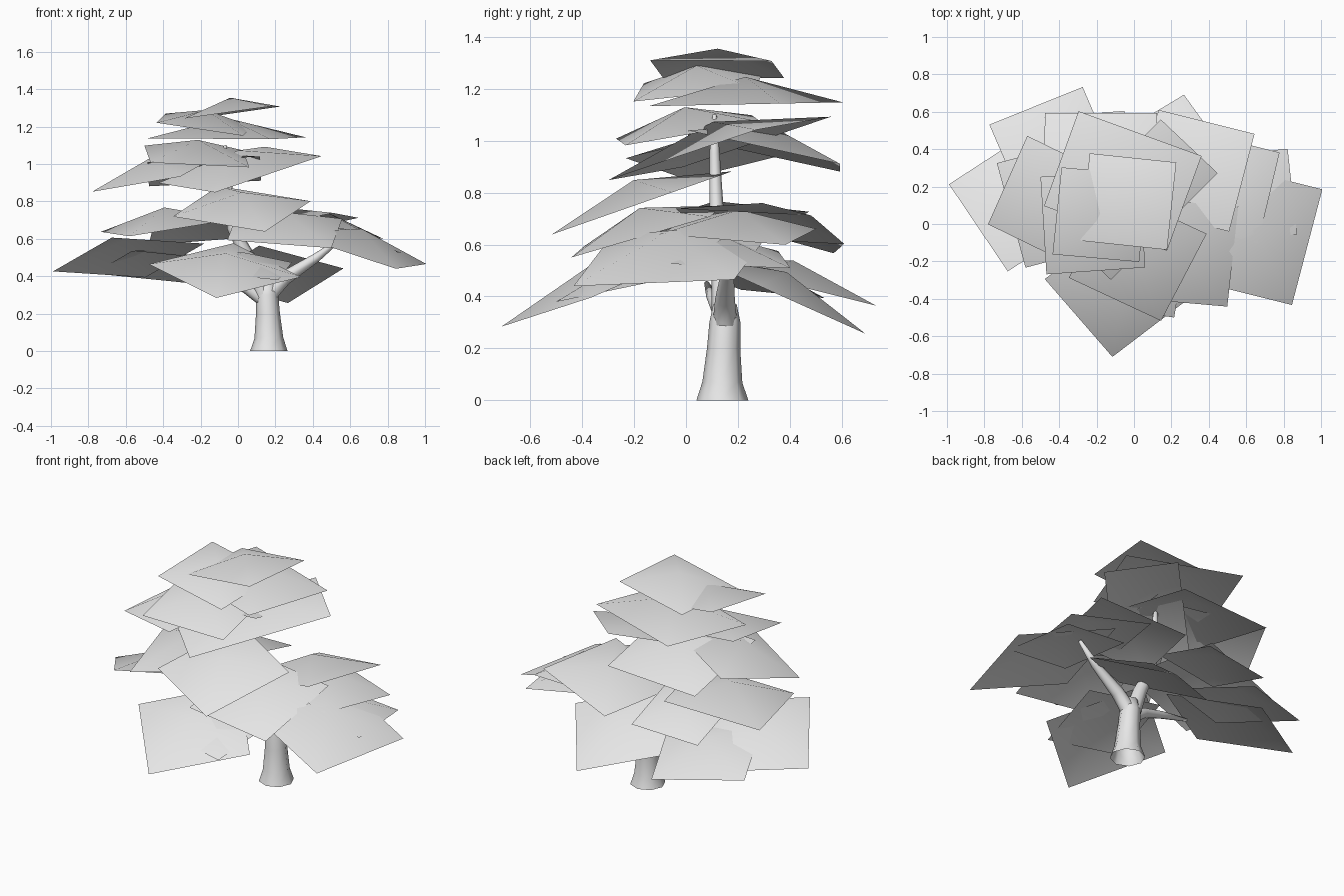
import bpy
import bmesh
from math import radians, cos, sin
from mathutils import Vector

cube = bpy.data.objects.get("Cube")
if cube:
    bpy.data.objects.remove(cube, do_unlink=True)

# One flat colour for the whole tree
pale_grey = bpy.data.materials.new("pale_grey")
pale_grey.use_nodes = True
colour = (0.8, 0.8, 0.8, 1)
pale_grey.diffuse_color = colour
pale_grey.node_tree.nodes["Principled BSDF"].inputs["Base Color"].default_value = colour


def finish(name, bm):
    """Turn a bmesh into a smooth shaded object with the shared material."""
    for face in bm.faces:
        face.smooth = True
    mesh = bpy.data.meshes.new(name)
    bm.to_mesh(mesh)
    bm.free()
    mesh.materials.append(pale_grey)
    obj = bpy.data.objects.new(name, mesh)
    bpy.context.collection.objects.link(obj)
    return obj


def leaf_sheet(name, centre, size, yaw, slope_x, slope_y, depth=None):
    """Foliage sheet on a sloping plane, with its middle pushed up."""
    depth = depth or size
    normal = Vector((-slope_x, -slope_y, 1)).normalized()
    c, s = cos(radians(yaw)), sin(radians(yaw))
    along = Vector((c, s, slope_x * c + slope_y * s)).normalized()
    across = normal.cross(along)
    middle = Vector(centre)
    bm = bmesh.new()
    peak = bm.verts.new(middle + normal * (size + depth) * 0.085)
    corners = [bm.verts.new(middle + along * a * size / 2 + across * b * depth / 2)
               for a, b in ((-1, -1), (1, -1), (1, 1), (-1, 1))]
    for i, corner in enumerate(corners):
        bm.faces.new((corner, corners[(i + 1) % 4], peak))
    return finish(name, bm)


def limb(name, path, sides=8):
    """Tapered tube through (x, y, z, radius) points."""
    points = [Vector(p[:3]) for p in path]
    bm = bmesh.new()
    rings = []
    for i, (point, entry) in enumerate(zip(points, path)):
        direction = points[min(i + 1, len(points) - 1)] - points[max(i - 1, 0)]
        if point.z == 0:
            direction = Vector((0, 0, 1))
        turn = Vector((0, 0, 1)).rotation_difference(direction.normalized())
        ring = []
        for k in range(sides):
            angle = radians(360 * k / sides)
            offset = Vector((cos(angle), sin(angle), 0)) * entry[3]
            ring.append(bm.verts.new(point + turn @ offset))
        rings.append(ring)
    for low, high in zip(rings, rings[1:]):
        for k in range(sides):
            n = (k + 1) % sides
            bm.faces.new((low[k], low[n], high[n], high[k]))
    bm.faces.new(rings[-1])
    return finish(name, bm)


# Trunk and the three main branches
limb("trunk", [(.165, .14, 0, .1), (.165, .14, .07, .077),
               (.16, .145, .2, .064), (.155, .15, .3, .06), (.155, .15, .37, .045)])
limb("tall_branch", [(.15, .15, .26, .05), (.08, .14, .45, .042),
                     (-.03, .12, .66, .03), (-.06, .11, .95, .02), (-.07, .11, 1.1, .008)])
limb("left_branch", [(.155, .15, .22, .04), (.18, .15, .32, .045), (.25, .15, .39, .038),
                     (.42, .16, .5, .024), (.55, .18, .6, .01)])
limb("right_branch", [(.15, .15, .26, .035), (.04, .13, .34, .03),
                      (-.12, .1, .4, .022), (-.32, .08, .45, .01)])

# Foliage tiers: centre, size, yaw, slope along x, slope along y, depth
crown = [
    ((-.03, .12, 1.275), .47, -6, .14, -.02),
    ((-.18, .05, 1.21), .47, -5, -.14, .12),
    ((-.06, .23, 1.14), .7, -20, 0, .02, .54),
]
upper = [
    ((-.44, .12, .95), .53, 66, .24, .14),
    ((-.22, .01, 1.04), .53, 4, -.06, .17),
    ((-.18, .3, .96), .6, 0, .05, -.22),
    ((.01, .13, .97), .83, 45, .08, .26, .42),
]
lower_right = [
    ((-.585, .14, .5), .59, 33, .13, -.3),
    ((-.42, .39, .45), .54, 22, 0, -.25),
    ((-.38, .12, .67), .58, 15, .14, .08),
    ((-.25, .38, .64), .43, 5, .1, -.27),
]
lower_front = [
    ((.02, -.17, .76), .55, -25, 0, .35),
    ((-.07, -.33, .43), .58, -49, -.05, .39),
    ((.02, -.24, .45), .47, -8, -.07, .22),
]
lower_left = [
    ((.63, -.05, .55), .64, -14, -.3, .12),
    ((.25, -.15, .65), .56, -5, -.05, .3),
    ((.48, .2, .65), .5, -14, -.14, -.05),
    ((.32, .285, .67), .54, -14, .19, -.1),
    ((.62, .15, .55), .46, 6, -.14, -.05),
    ((.19, .35, .41), .54, 31, 0, -.45),
]
tiers = {"crown": crown, "upper": upper, "lower_right": lower_right,
         "lower_front": lower_front, "lower_left": lower_left}
for tier, sheets in tiers.items():
    for number, sheet in enumerate(sheets, 1):
        leaf_sheet(f"{tier}_foliage_{number}", *sheet)
